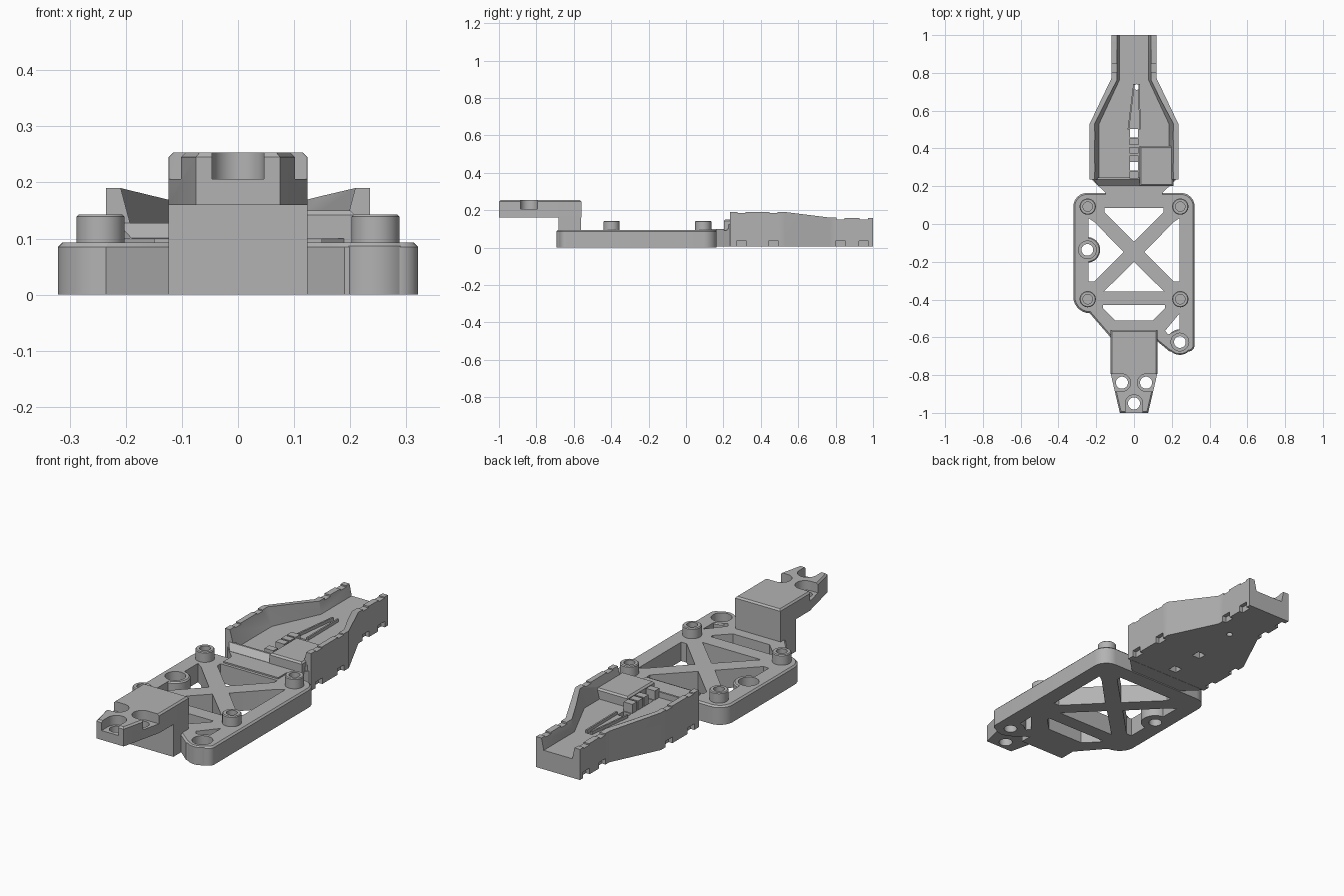
import bpy, bmesh, math
from mathutils import Vector

if "Cube" in bpy.data.objects:
    bpy.data.objects.remove(bpy.data.objects["Cube"])

grey = bpy.data.materials.new("plain_grey")
grey.diffuse_color = (0.45, 0.45, 0.45, 1)
grey.use_nodes = True
grey.node_tree.nodes["Principled BSDF"].inputs["Base Color"].default_value = grey.diffuse_color


def finish(name, bm):
    bmesh.ops.recalc_face_normals(bm, faces=bm.faces)
    me = bpy.data.meshes.new(name)
    bm.to_mesh(me)
    bm.free()
    me.materials.append(grey)
    ob = bpy.data.objects.new(name, me)
    bpy.context.collection.objects.link(ob)
    return ob


def rounded(pts):
    """Outline from (x, y, radius) corners."""
    out = []
    for i, (x, y, r) in enumerate(pts):
        p = Vector((x, y))
        if r == 0:
            out.append(p)
            continue
        a = (Vector(pts[i - 1][:2]) - p).normalized()
        b = (Vector(pts[(i + 1) % len(pts)][:2]) - p).normalized()
        half = a.angle(b) / 2
        t = r / math.tan(half)
        c = p + (a + b).normalized() * r / math.sin(half)
        s, e = p + a * t - c, p + b * t - c
        for k in range(7):
            f = k / 6
            out.append(c + (s * (1 - f) + e * f).normalized() * r)
    return out


def prism(name, pts, z0, z1, chamfer=0):
    bm = bmesh.new()
    low = [bm.verts.new((p[0], p[1], z0)) for p in pts]
    high = [bm.verts.new((p[0], p[1], z1)) for p in pts]
    n = len(pts)
    bm.faces.new(low)
    top = bm.faces.new(high)
    for i in range(n):
        j = (i + 1) % n
        bm.faces.new((low[i], low[j], high[j], high[i]))
    if chamfer:
        bmesh.ops.recalc_face_normals(bm, faces=bm.faces)
        bmesh.ops.bevel(bm, geom=list(top.edges), offset=chamfer, segments=1,
                        affect='EDGES', profile=0.5)
    return finish(name, bm)


def disc(x, y, r, n=32):
    return [(x + r * math.cos(i * math.tau / n), y + r * math.sin(i * math.tau / n))
            for i in range(n)]


def box(name, x0, x1, y0, y1, z0, z1, chamfer=0):
    return prism(name, [(x0, y0), (x1, y0), (x1, y1), (x0, y1)], z0, z1, chamfer)


def loft(name, stations):
    """Trapezoid sections (y, low half width, high half width, z0, z1)."""
    bm = bmesh.new()
    rings = [[bm.verts.new(v) for v in ((-a, y, z0), (a, y, z0), (b, y, z1), (-b, y, z1))]
             for y, a, b, z0, z1 in stations]
    bm.faces.new(rings[0])
    bm.faces.new(rings[-1])
    for p, q in zip(rings, rings[1:]):
        for i in range(4):
            j = (i + 1) % 4
            bm.faces.new((p[i], p[j], q[j], q[i]))
    return finish(name, bm)


def combine(ob, tools, op='DIFFERENCE'):
    bpy.context.view_layer.objects.active = ob
    for t in tools:
        m = ob.modifiers.new("cut", 'BOOLEAN')
        m.operation, m.solver, m.object = op, 'EXACT', t
        bpy.ops.object.modifier_apply(modifier=m.name)
        bpy.data.objects.remove(t)


# Main frame plate with braced windows
frame = prism("frame", rounded([
    (-.321, .164, .07), (-.321, -.472, .085), (-.235, -.472, 0), (-.12, -.605, 0),
    (-.12, -.66, 0), (.1, -.66, 0), (.122, -.62, 0), (.19, -.676, 0), (.321, -.676, .035),
    (.321, .164, .07)]), 0, .093, .008)
windows = [
    [(-.155, .085), (.155, .085), (.155, .06), (0, -.095), (-.155, .06)],
    [(-.16, -.358), (.16, -.358), (0, -.2)],
    [(-.165, -.43), (.165, -.43), (.165, -.445), (.1, -.51), (-.1, -.51), (-.165, -.445)],
    [(.165, -.565), (.24, -.475), (.24, -.56), (.18, -.585)]]
for s in (-1, 1):
    windows.append([(s * .24, .03), (s * .21, .01), (s * .055, -.148), (s * .21, -.305),
                    (s * .24, -.305)])
combine(frame, [prism("window", w, -.1, .2) for w in windows])

# Countersunk screw pads in the frame
pads = [(-.247, -.137), (.243, -.625)]
combine(frame, [prism("pad", disc(x, y, .068), 0, .093, .006) for x, y in pads], 'UNION')
for x, y in pads:
    combine(frame, [prism("bore", disc(x, y, .047), .04, .2),
                    prism("hole", disc(x, y, .031), -.1, .2)])

# Four standoffs
for x in (-.245, .245):
    for y in (.092, -.398):
        post = prism("standoff", disc(x, y, .043), .08, .143, .004)
        combine(post, [prism("hole", disc(x, y, .025), .1, .2)])

# Raised mounting block and its arm
box("block", -.124, .124, -.682, -.562, 0, .17)
arm = prism("arm", [(-.124, -.56), (-.124, -.79), (-.075, -1), (.075, -1), (.124, -.79),
                    (.124, -.56)], .16, .253, .008)
cuts = []
for x, y, dx, dy in ((-.064, -.84, -1, 0), (.064, -.84, 1, 0), (0, -.95, 0, -1)):
    slot = [(x + .046 * math.cos(t), y + .046 * math.sin(t)) for t in
            [math.atan2(dy, dx) + math.pi / 2 + k * math.pi / 14 for k in range(15)]]
    end = [(p[0] + dx * .2, p[1] + dy * .2) for p in (slot[-1], slot[0])]
    cuts += [prism("slot", slot + end, .206, .4), prism("hole", disc(x, y, .032), 0, .4)]
combine(arm, cuts)

# Neck joining the frame and the tray, with a sloping lip
prism("neck", [(-.15, .1), (.15, .1), (.15, .164), (.228, .24), (-.228, .24), (-.15, .164)],
      .005, .1)
loft("front_lip", [(.205, .19, .19, .09, .101), (.235, .215, .215, .09, .128),
                   (.245, .215, .215, .09, .128)])

# Tapered tray with low walls
tray = loft("tray", [(.235, .235, .235, .006, .19), (.53, .235, .235, .006, .19),
                     (.77, .12, .12, .006, .16), (1, .12, .12, .006, .157)])
cuts = [loft("hollow", [(.2, .185, .225, .1, .25), (.53, .185, .225, .1, .25),
                        (.76, .078, .11, .1, .25), (1.1, .078, .11, .1, .25)])]
for y, x in ((.297, .235), (.468, .235), (.826, .12), (.95, .12)):
    for s in (-1, 1):
        a, b = sorted((s * (x - .02), s * (x + .05)))
        cuts.append(box("foot_notch", a, b, y - .026, y + .026, -.1, .036))
        a, b = sorted((s * (x - .05), s * (x + .05)))
        rim = .184 if y < .5 else .151
        cuts.append(box("rim_notch", a, b, y - .022, y + .022, rim, .3))
cuts += [box("floor_hole", -.022, .022, y - .022, y + .022, -.1, .12) for y in (.305, .48)]
cuts.append(prism("drop_hole", disc(.015, .725, .015, 16), -.1, .12))
combine(tray, cuts)

# Raised pad, centre teeth and thin ribs on the tray floor
box("raised_pad", .03, .208, .202, .412, .09, .15, .008)
for y in (.26, .345, .39, .435):
    box("tooth", -.024, .024, y - .018, y + .018, .095, .145)
for x0, x1 in ((-.03, .0), (.03, .028)):
    prism("rib", [(x0 - .004, .5), (x0 + .004, .5), (x1 + .004, .74), (x1 - .004, .74)],
          .095, .115)

for ob in bpy.data.objects:
    ob.select_set(True)
bpy.context.view_layer.objects.active = frame
bpy.ops.object.shade_smooth_by_angle(angle=math.radians(30))
